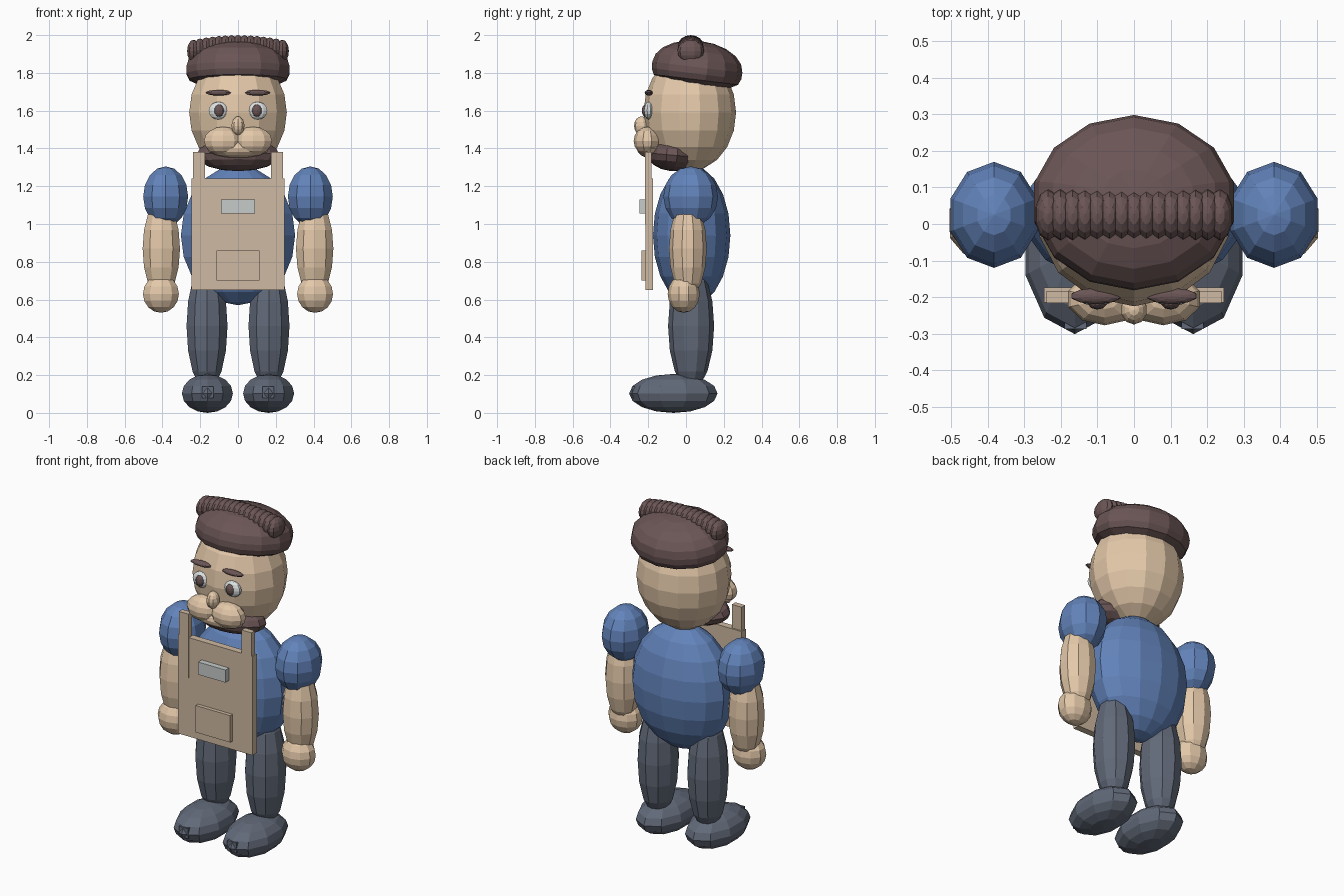
import bpy
import math

cube = bpy.data.objects.get("Cube")
if cube:
    bpy.data.objects.remove(cube, do_unlink=True)


def material(name, hex_code):
    def linear(i):
        c = int(hex_code[i:i + 2], 16) / 255
        return c / 12.92 if c <= 0.04045 else ((c + 0.055) / 1.055) ** 2.4
    rgba = (linear(0), linear(2), linear(4), 1)
    m = bpy.data.materials.new(name)
    m.use_nodes = True
    m.diffuse_color = rgba
    m.node_tree.nodes["Principled BSDF"].inputs["Base Color"].default_value = rgba
    return m


SKIN = material("skin", "E3C8A9")
HAIR = material("dark brown", "6B5555")
BLUE = material("shirt blue", "6283BA")
SLATE = material("slate trousers", "616978")
CANVAS = material("apron canvas", "CFBAA2")
WHITE = material("eye white", "DDE2E2")
METAL = material("badge grey", "C6CCCA")


def finish(name, mat):
    ob = bpy.context.object
    ob.name = name
    ob.data.materials.append(mat)
    return ob


def ball(name, mat, centre, radii, segments=10, rings=8, tilt=0):
    """Flat-shaded ellipsoid, tilted about x in degrees."""
    bpy.ops.mesh.primitive_uv_sphere_add(
        segments=segments, ring_count=rings, radius=1, location=centre)
    ob = finish(name, mat)
    for v in ob.data.vertices:
        v.co = [c * r for c, r in zip(v.co, radii)]
    ob.rotation_euler.x = math.radians(tilt)
    return ob


def box(name, mat, low, high):
    bpy.ops.mesh.primitive_cube_add(
        size=1, location=[(a + b) / 2 for a, b in zip(low, high)])
    ob = finish(name, mat)
    for v in ob.data.vertices:
        v.co = [c * (b - a) for c, a, b in zip(v.co, low, high)]
    return ob


# Body and head
ball("torso", BLUE, (0, 0.03, 0.94), (0.31, 0.205, 0.37), 14, 10)
ball("head", SKIN, (0, 0.02, 1.59), (0.265, 0.245, 0.31), 14, 10)

# Cap: the lower half is fuller than a plain ellipsoid
cap = ball("cap", HAIR, (0, 0.06, 1.83), (0.28, 0.24, 0.14), 14, 10, -7)
for v in cap.data.vertices:
    if v.co.z < -0.01:
        depth = -v.co.z / 0.14
        if depth < 0.99:
            fuller = (1 - depth ** 4) ** 0.5 / (1 - depth ** 2) ** 0.5
            v.co.x *= fuller
            v.co.y *= fuller
        v.co.z *= 0.8

# Row of beads across the cap
BEADS = 15
for i in range(BEADS):
    t = 2 * i / (BEADS - 1) - 1
    ball("cap_bead", HAIR, (0.235 * t, 0.025, 1.94 - 0.025 * t * t),
         (0.036, 0.07, 0.06))

# Face
ball("nose", SKIN, (0, -0.235, 1.52), (0.036, 0.04, 0.05))
ball("chin", SKIN, (0, -0.19, 1.4), (0.165, 0.07, 0.05), 12)
ball("beard", HAIR, (0, -0.075, 1.365), (0.225, 0.13, 0.085), 14, 8, -5)

for side, label in ((-1, "right"), (1, "left")):
    # Facial features
    ball(label + "_cheek", SKIN, (side * 0.08, -0.205, 1.44), (0.105, 0.072, 0.075))
    ball(label + "_eye", WHITE, (side * 0.103, -0.197, 1.6), (0.055, 0.027, 0.047))
    ball(label + "_pupil", HAIR, (side * 0.1, -0.214, 1.6), (0.027, 0.02, 0.033))
    ball(label + "_brow", HAIR, (side * 0.104, -0.197, 1.695), (0.071, 0.022, 0.015))
    # Arm
    ball(label + "_sleeve", BLUE, (side * 0.383, 0.025, 1.145), (0.125, 0.145, 0.16))
    ball(label + "_forearm", SKIN, (side * 0.406, 0.01, 0.87), (0.104, 0.1, 0.26))
    ball(label + "_hand", SKIN, (side * 0.408, -0.012, 0.63), (0.1, 0.085, 0.1))
    # Leg
    ball(label + "_leg", SLATE, (side * 0.164, 0.027, 0.46), (0.114, 0.122, 0.34))
    ball(label + "_boot", SLATE, (side * 0.162, -0.067, 0.103), (0.142, 0.234, 0.103))
    box(label + "_boot_buckle", SLATE, (side * 0.16 - 0.03, -0.287, 0.08),
        (side * 0.16 + 0.03, -0.24, 0.14))
    # Apron strap
    box(label + "_strap", CANVAS, (side * 0.207 - 0.032, -0.216, 1.0),
        (side * 0.207 + 0.032, -0.183, 1.38))

# Apron
box("apron", CANVAS, (-0.246, -0.214, 0.65), (0.246, -0.174, 1.24))
box("apron_pocket", CANVAS, (-0.114, -0.236, 0.7), (0.114, -0.2, 0.86))
box("apron_badge", METAL, (-0.09, -0.247, 1.055), (0.09, -0.2, 1.13))
